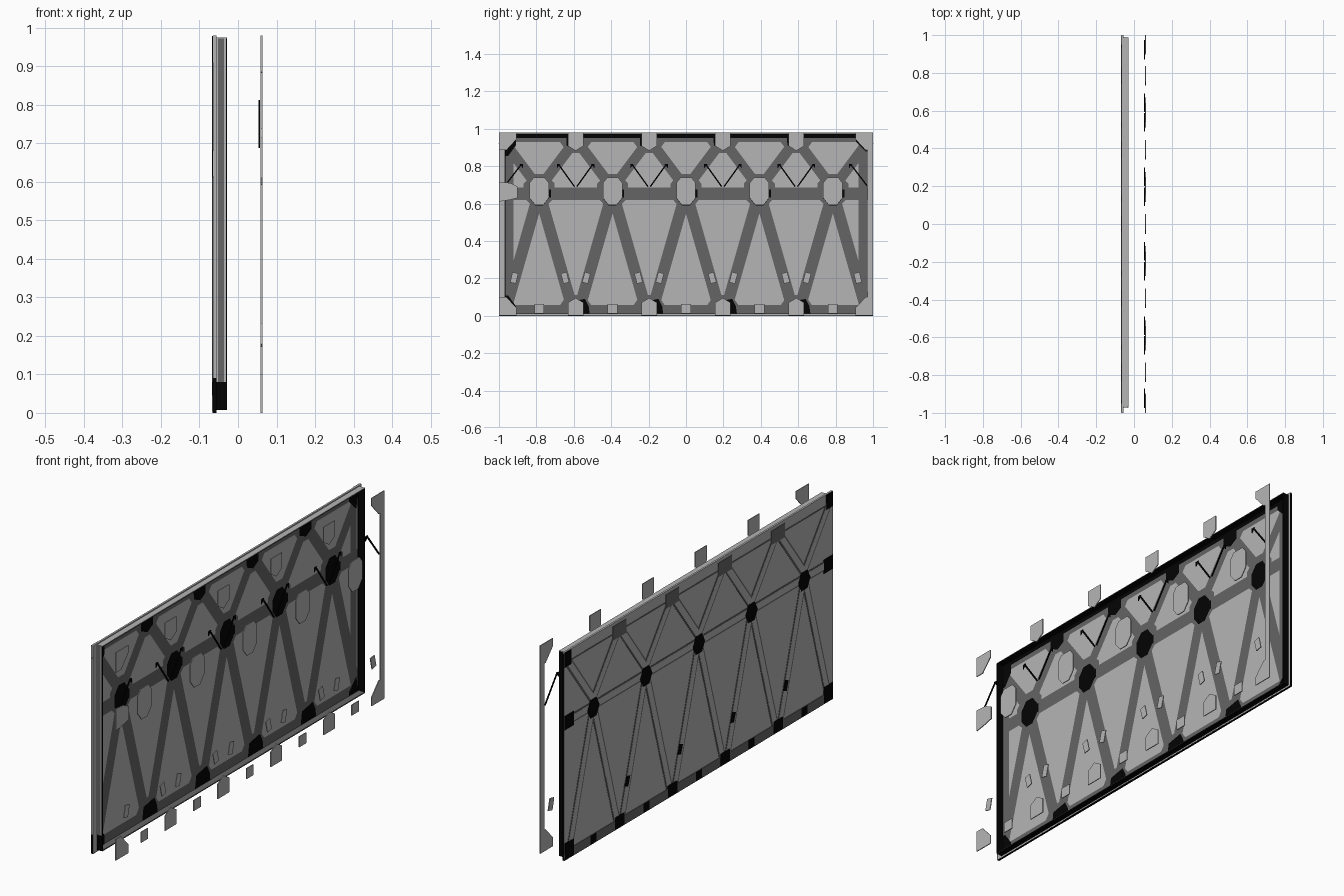
import bpy, bmesh, math


def mat(name, v):
    m = bpy.data.materials.new(name)
    m.diffuse_color = (v, v, v, 1)
    return m


LIGHT = mat("light grey", 0.46)
DARK = mat("dark grey", 0.13)
BLACK = mat("black", 0.001)


class Part:
    """Collects prisms along x (or flat sheets facing +x when x1 is None) into one object."""

    def __init__(self, name, material):
        self.name, self.material, self.bm = name, material, bmesh.new()
        self.solid = False

    def prism(self, pts, x0, x1=None):
        n = len(pts)
        area = sum(pts[i - 1][0] * pts[i][1] - pts[i][0] * pts[i - 1][1] for i in range(n))
        if area < 0:
            pts = pts[::-1]
        a = [self.bm.verts.new((x0, y, z)) for y, z in pts]
        self.bm.faces.new(a)
        if x1 is None:
            return
        self.solid = True
        b = [self.bm.verts.new((x1, y, z)) for y, z in pts]
        self.bm.faces.new(b)
        for i in range(n):
            j = (i + 1) % n
            self.bm.faces.new((a[i], a[j], b[j], b[i]))

    def rect(self, y0, y1, z0, z1, x0, x1=None):
        self.prism([(y0, z0), (y1, z0), (y1, z1), (y0, z1)], x0, x1)

    def bar(self, p, q, w, x0, x1=None, off=0.0):
        dy, dz = q[0] - p[0], q[1] - p[1]
        k = math.hypot(dy, dz)
        ny, nz = -dz / k, dy / k
        a, b = off - w / 2, off + w / 2
        self.prism([(p[0] + ny * a, p[1] + nz * a), (q[0] + ny * a, q[1] + nz * a),
                    (q[0] + ny * b, q[1] + nz * b), (p[0] + ny * b, p[1] + nz * b)], x0, x1)

    def done(self):
        if self.solid:
            bmesh.ops.recalc_face_normals(self.bm, faces=self.bm.faces[:])
        me = bpy.data.meshes.new(self.name)
        self.bm.to_mesh(me)
        self.bm.free()
        me.materials.append(self.material)
        bpy.context.collection.objects.link(bpy.data.objects.new(self.name, me))


def octagon(y, z, ry, rz):
    return [(y + ry * math.cos((k + 0.5) * math.pi / 4),
             z + rz * math.sin((k + 0.5) * math.pi / 4)) for k in range(8)]


NODES = [-0.785 + 0.3925 * i for i in range(5)]     # middle joints
FEET = [-0.59, -0.197, 0.197, 0.59]                 # joints on the rails
XR, XF, XB = -0.028, -0.060, -0.065                 # rim, recessed panel, back

# Thin wall panel with a stepped flange and a standing rim
p = Part("wall_panel", LIGHT)
p.rect(-1, 1, 0.0, 0.98, XB, XF)
p.done()
p = Part("flange", LIGHT)
p.rect(-1, -0.97, 0, 0.98, XF, -0.056)
p.rect(0.987, 1, 0, 0.98, XF, -0.056)
p.rect(-0.97, 0.987, 0.974, 0.98, XF, -0.056)
p.rect(-0.97, 0.987, 0, 0.01, XF, -0.056)
p.done()
p = Part("rim", LIGHT)
p.rect(-0.97, 0.985, 0.972, 0.975, XF, XR)
p.rect(-0.97, -0.968, 0.01, 0.972, XF, XR)
p.done()
p = Part("rim_lining", BLACK)
p.rect(-0.968, 0.984, 0.970, 0.972, XF, XR)
p.rect(-0.968, -0.964, 0.011, 0.970, XF, XR)
p.rect(0.982, 0.987, 0.01, 0.972, XF, XR)
p.rect(-0.97, 0.985, 0.008, 0.010, XF, XR)
p.rect(-0.971, -0.969, 0.01, 0.08, -0.056, XR)
p.rect(-0.971, -0.969, 0.08, 0.972, -0.031, XR)
p.rect(-0.999, 0.999, -0.0005, 0.003, XB - 0.001, -0.056)
p.rect(0.9985, 1.0005, 0, 0.975, XB, -0.056)
p.rect(-1.0005, -0.9985, 0, 0.09, XB, -0.056)
p.done()
p = Part("rim_shade", DARK)
p.rect(-0.968, 0.984, 0.010, 0.013, XF, XR)
p.rect(-0.971, -0.969, 0.08, 0.972, -0.052, -0.037)
p.done()

# Flat truss on the front of the panel
spans = []
for n in NODES:
    for s in (-1, 1):
        spans.append(((n, 0.66), (n + s * 0.18, 0.03)))
        spans.append(((n, 0.68), (n + s * 0.195, 0.94)))
p = Part("front_truss", DARK)
x = XF + 0.0008
for i, (a, b) in enumerate(spans):
    p.bar(a, b, 0.056 if i % 2 else 0.062, x)
p.rect(-0.968, 0.984, 0.62, 0.685, x)
p.rect(-0.968, 0.984, 0.928, 0.951, x)
p.rect(-0.968, 0.984, 0.011, 0.058, x)
for s in (-1, 1):
    p.rect(s * 0.945 - 0.022, s * 0.945 + 0.022, 0.011, 0.95, x)
for n in NODES:
    p.prism(octagon(n, 0.67, 0.09, 0.095), x)
# gussets that soften the corners of the openings
for f in FEET:
    p.prism([(f - 0.085, 0.055), (f + 0.085, 0.055), (f + 0.045, 0.11), (f - 0.045, 0.11)], x)
    p.prism([(f - 0.085, 0.93), (f + 0.085, 0.93), (f + 0.04, 0.87), (f - 0.04, 0.87)], x)
p.done()

# Black joints and edging on the front
p = Part("front_black_joints", BLACK)
x = XF + 0.0016
for n in NODES:
    p.prism(octagon(n, 0.655, 0.056, 0.07), x)
    p.rect(n + 0.045, n + 0.062, 0.632, 0.675, x)
for f in FEET:
    p.prism([(f - 0.04, 0.011), (f + 0.075, 0.011), (f + 0.07, 0.05),
             (f + 0.05, 0.09), (f - 0.03, 0.075)], x)
    p.prism([(f - 0.05, 0.95), (f - 0.048, 0.91), (f, 0.888), (f + 0.04, 0.91), (f + 0.04, 0.95)], x)
p.rect(-0.968, 0.984, 0.95, 0.9735, x)
p.rect(0.972, 0.984, 0.011, 0.95, x)
for z, t in ((0.012, 1), (0.95, -1)):
    p.prism([(-0.965, z), (-0.91, z), (-0.91, z + t * 0.04), (-0.95, z + t * 0.095),
             (-0.965, z + t * 0.095)], x)
    p.prism([(0.975, z), (0.91, z), (0.91, z + t * 0.02), (0.965, z + t * 0.075)], x)
p.done()

# Low ribs with dark seams on the back
seams = Part("back_seams", DARK)
ribs = Part("back_ribs", LIGHT)
for a, b in spans + [((-0.97, 0.65), (0.97, 0.65))]:
    ribs.bar(a, b, 0.03, XB - 0.002, XB + 0.002)
    for s in (-1, 1):
        seams.bar(a, b, 0.008, XB - 0.0015, XB + 0.002, s * 0.018)
seams.rect(-0.999, 0.999, 0.003, 0.045, XB - 0.0025, XB + 0.002)
seams.rect(-0.98, 0.98, 0.925, 0.931, XB - 0.0015, XB + 0.002)
for f in FEET:
    seams.rect(f - 0.05, f + 0.05, 0.9, 0.965, XB - 0.0025, XB + 0.002)
seams.done()
ribs.done()
p = Part("back_black_joints", BLACK)
x0, x1 = XB - 0.003, XB + 0.002
for n in NODES:
    p.prism([(n + 0.045 * math.cos(k * math.pi / 3), 0.64 + 0.05 * math.sin(k * math.pi / 3))
             for k in range(6)], x0, x1)
    p.rect(n - 0.022, n + 0.022, 0.004, 0.045, x0, x1)
for f in FEET:
    p.rect(f - 0.035, f + 0.035, 0.004, 0.06, x0, x1)
    p.bar((f - 0.05, 0.175), (f - 0.065, 0.22), 0.028, x0, x1)
for s in (-1, 1):
    p.rect(s * 0.965 - 0.034, s * 0.965 + 0.034, 0.004, 0.08, x0, x1)
    p.rect(s * 0.965 - 0.034, s * 0.965 + 0.034, 0.615, 0.68, x0, x1)
    p.rect(s * 0.975 - 0.024, s * 0.975 + 0.024, 0.91, 0.979, x0, x1)
p.done()

# Floating thin plates in front of the joints
p = Part("cover_plates", LIGHT)
x0, x1 = 0.059, 0.063
for n in NODES:
    p.prism([(n - 0.052, 0.63), (n - 0.022, 0.592), (n + 0.022, 0.592), (n + 0.052, 0.63),
             (n + 0.052, 0.71), (n + 0.03, 0.738), (n - 0.03, 0.738), (n - 0.052, 0.71)], x0, x1)
    p.rect(n - 0.026, n + 0.026, 0.012, 0.062, x0, x1)
for f in FEET:
    p.prism([(f - 0.042, 0.98), (f + 0.042, 0.98), (f + 0.042, 0.908), (f, 0.882), (f - 0.042, 0.908)], x0, x1)
    p.prism([(f - 0.042, 0.0), (f + 0.042, 0.0), (f + 0.042, 0.07), (f, 0.095), (f - 0.042, 0.07)], x0, x1)
    for s in (-1, 1):
        p.bar((f + s * 0.05, 0.175), (f + s * 0.064, 0.23), 0.032, x0, x1)
for s in (-1, 1):
    p.prism([(s, 0.98), (s * 0.905, 0.98), (s * 0.905, 0.945), (s * 0.96, 0.885), (s, 0.885)], x0, x1)
    p.prism([(s, 0.0), (s * 0.905, 0.0), (s * 0.905, 0.04), (s * 0.96, 0.1), (s, 0.1)], x0, x1)
    p.bar((s * 0.925, 0.175), (s * 0.912, 0.23), 0.032, x0, x1)
p.rect(0.97, 1.0, 0.1, 0.885, x0, x1)
p.prism([(-1, 0.61), (-0.94, 0.62), (-0.9, 0.63), (-0.9, 0.69), (-0.94, 0.71), (-1, 0.715)], x0, x1)
p.done()

# Thin V braces with small end tabs
p = Part("brace_rods", BLACK)
x0, x1 = 0.053, 0.057
arms = [((f + s * 0.006, 0.69), (f + s * 0.092, 0.81)) for f in FEET for s in (-1, 1)]
arms += [((s * 0.972, 0.69), (s * 0.88, 0.81)) for s in (-1, 1)]
for a, b in arms:
    p.bar(a, b, 0.007, x0, x1)
    d = 0.009 if b[0] > a[0] else -0.009
    p.prism([(b[0] - d, b[1]), (b[0] + d, b[1]), (b[0] + d, b[1] - 0.022)], x0, x1)
p.done()
